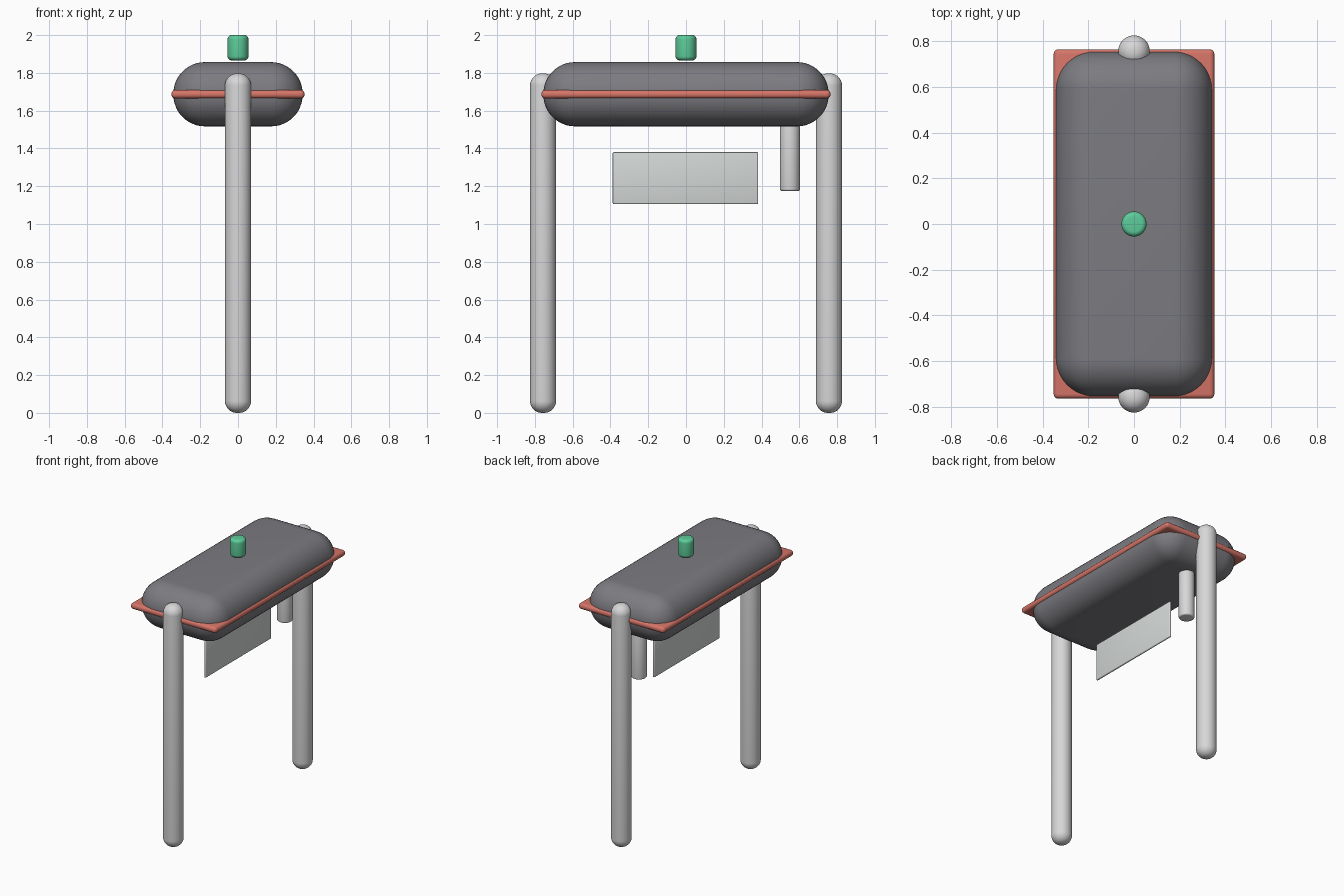
import bpy, bmesh, math
from mathutils import Matrix

if "Cube" in bpy.data.objects:
    bpy.data.objects.remove(bpy.data.objects["Cube"])


def material(name, rgb):
    m = bpy.data.materials.new(name)
    m.diffuse_color = (*rgb, 1)
    m.use_nodes = True
    m.node_tree.nodes["Principled BSDF"].inputs["Base Color"].default_value = m.diffuse_color
    return m


DARK = material("dark grey", (0.20, 0.20, 0.22))
LIGHT = material("light grey", (0.68, 0.68, 0.69))
PALE = material("pale grey", (0.66, 0.69, 0.68))
RED = material("coral red", (0.68, 0.18, 0.14))
GREEN = material("mint green", (0.11, 0.60, 0.32))


def finish(name, bm, mat):
    bmesh.ops.recalc_face_normals(bm, faces=bm.faces)
    me = bpy.data.meshes.new(name)
    bm.to_mesh(me)
    bm.free()
    me.materials.append(mat)
    ob = bpy.data.objects.new(name, me)
    bpy.context.collection.objects.link(ob)
    bpy.ops.object.select_all(action='DESELECT')
    ob.select_set(True)
    bpy.context.view_layer.objects.active = ob
    bpy.ops.object.shade_smooth_by_angle(angle=math.radians(35))
    return ob


def rounded_box(name, size, loc, radius, segments, mat):
    bm = bmesh.new()
    bmesh.ops.create_cube(bm, size=1, matrix=Matrix.Translation(loc) @ Matrix.Diagonal((*size, 1)))
    bmesh.ops.bevel(bm, geom=bm.edges[:], offset=radius, segments=segments,
                    profile=0.5, affect='EDGES')
    return finish(name, bm, mat)


def rounded_cylinder(name, r, z0, z1, bevel, y, mat, sides=48, steps=10):
    # quarter-round profile at both ends, turned about a vertical axis
    arc = [math.pi / 2 * i / steps for i in range(steps + 1)]
    prof = [(r - bevel + bevel * math.sin(a), z0 + bevel - bevel * math.cos(a)) for a in arc]
    prof += [(p, z0 + z1 - z) for p, z in reversed(prof)]
    bm = bmesh.new()
    rings = [[bm.verts.new((p * math.cos(2 * math.pi * i / sides),
                            y + p * math.sin(2 * math.pi * i / sides), z))
              for i in range(sides)] for p, z in prof]
    for a, b in zip(rings, rings[1:]):
        for i in range(sides):
            j = (i + 1) % sides
            bm.faces.new((a[i], a[j], b[j], b[i]))
    bm.faces.new(rings[0][::-1])
    bm.faces.new(rings[-1])
    return finish(name, bm, mat)


# Pillow-shaped body and the trim band around its middle
rounded_box("body", (0.684, 1.51, 0.34), (0, 0, 1.687), 0.167, 12, DARK)
rounded_box("trim_band", (0.704, 1.53, 0.044), (0, 0, 1.687), 0.02, 5, RED)

# Two round-ended legs
for name, y in (("front_leg", -0.757), ("back_leg", 0.757)):
    rounded_cylinder(name, 0.069, 0, 1.797, 0.064, y, LIGHT)

# Hanging peg, hanging plate and top button
rounded_cylinder("hanging_peg", 0.053, 1.175, 1.535, 0.01, 0.55, LIGHT, steps=4)
rounded_box("hanging_plate", (0.016, 0.77, 0.275), (0, -0.003, 1.243), 0.006, 3, PALE)
rounded_cylinder("top_button", 0.055, 1.866, 2.0, 0.022, 0, GREEN, steps=6)
